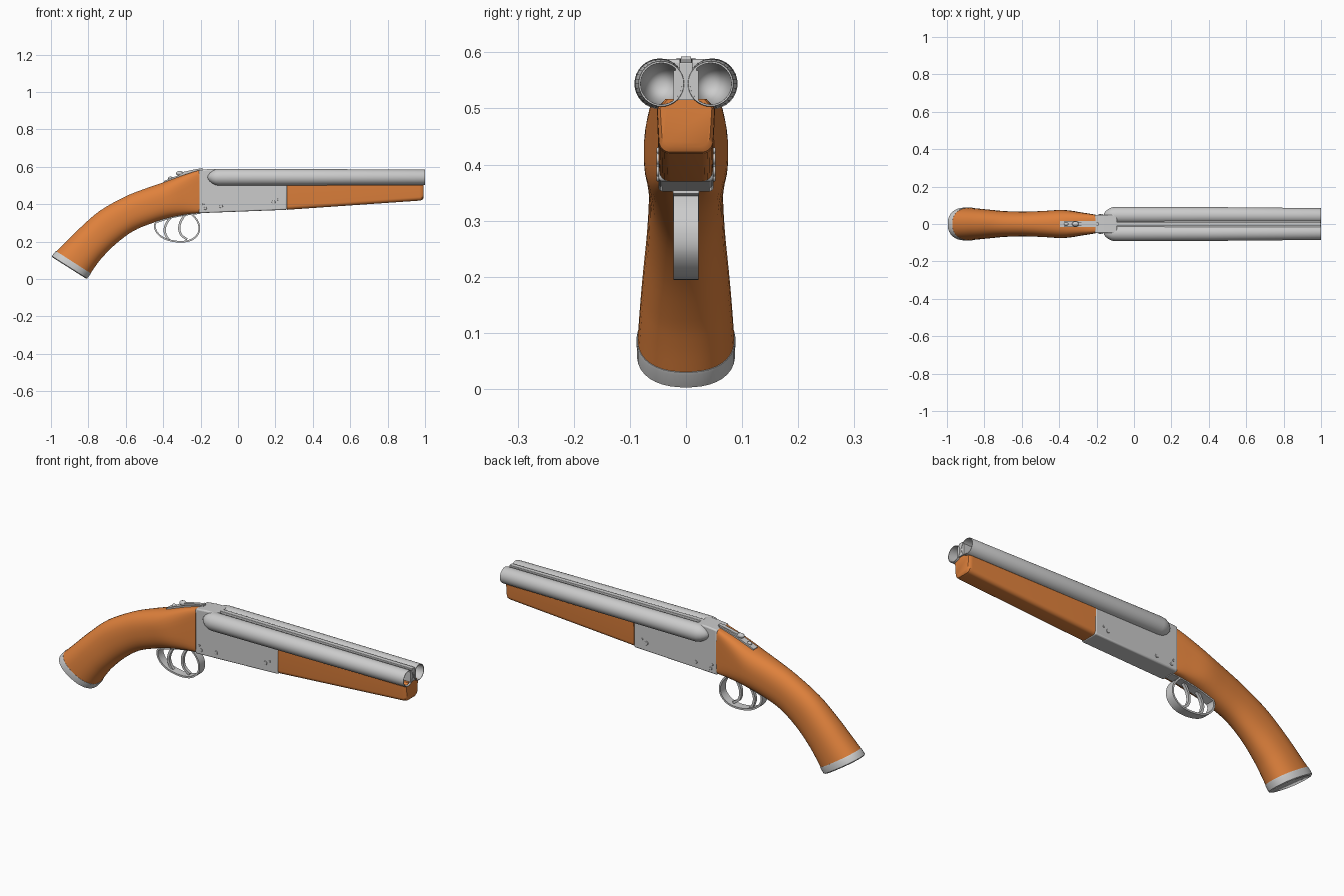
import bpy, bmesh, math
from mathutils import Vector

if "Cube" in bpy.data.objects:
    bpy.data.objects.remove(bpy.data.objects["Cube"])

wood = bpy.data.materials.new("orange_wood")
wood.diffuse_color = (0.74, 0.22, 0.045, 1)
wood.use_nodes = True
wood.node_tree.nodes["Principled BSDF"].inputs["Base Color"].default_value = wood.diffuse_color


def finish(name, bm, mat=None, bevel=0, angle=35):
    bmesh.ops.recalc_face_normals(bm, faces=bm.faces)
    me = bpy.data.meshes.new(name)
    bm.to_mesh(me)
    bm.free()
    ob = bpy.data.objects.new(name, me)
    bpy.context.collection.objects.link(ob)
    if mat:
        me.materials.append(mat)
    bpy.ops.object.select_all(action='DESELECT')
    ob.select_set(True)
    bpy.context.view_layer.objects.active = ob
    bpy.ops.object.shade_smooth_by_angle(angle=math.radians(angle))
    if bevel:
        m = ob.modifiers.new("bevel", 'BEVEL')
        m.width, m.segments, m.limit_method = bevel, 3, 'ANGLE'
    return ob


def loft(name, rings, mat=None, bevel=0, angle=35):
    """Skin a list of closed rings and cap both ends."""
    bm = bmesh.new()
    vs = [[bm.verts.new(p) for p in r] for r in rings]
    n = len(vs[0])
    for a, b in zip(vs, vs[1:]):
        for i in range(n):
            j = (i + 1) % n
            bm.faces.new((a[i], a[j], b[j], b[i]))
    bm.faces.new(vs[0])
    bm.faces.new(vs[-1])
    return finish(name, bm, mat, bevel, angle)


def spline(pts, steps):
    """Catmull-Rom through tuples of any length."""
    out = []
    for i in range(len(pts) - 1):
        p0, p1, p2, p3 = pts[max(i - 1, 0)], pts[i], pts[i + 1], pts[min(i + 2, len(pts) - 1)]
        for s in range(steps):
            t = s / steps
            out.append(tuple(0.5 * (2 * b + (c - a) * t + (2 * a - 5 * b + 4 * c - d) * t * t
                                    + (3 * b - a - 3 * c + d) * t ** 3)
                             for a, b, c, d in zip(p0, p1, p2, p3)))
    return out + [tuple(pts[-1])]


def ribbon(name, path, hw, t, steps=5):
    """Flat strap swept along an xz path."""
    pts = [Vector((x, 0, z)) for x, z in spline(path, steps)]
    rings = []
    for i, p in enumerate(pts):
        d = (pts[min(i + 1, len(pts) - 1)] - pts[max(i - 1, 0)]).normalized()
        nrm = Vector((-d.z, 0, d.x)) * t / 2
        y = Vector((0, hw, 0))
        rings.append([p + nrm + y, p + nrm - y, p - nrm - y, p - nrm + y])
    return loft(name, rings)


def oval(tx, tz, bx, bz, hw, e, scale=1, n=36):
    """Superellipse ring spanning a top point and a bottom point."""
    c = Vector(((tx + bx) / 2, 0, (tz + bz) / 2))
    u = Vector(((tx - bx) / 2, 0, (tz - bz) / 2)) * scale
    f = lambda v: math.copysign(abs(v) ** (2 / e), v)
    return [c + u * f(math.cos(a)) + Vector((0, hw * scale * f(math.sin(a)), 0))
            for a in (2 * math.pi * (i + 0.5) / n for i in range(n))]


def lathe(name, profile, y, z, n=32):
    """Revolve (x, radius, y offset) points about an x-axis line."""
    bm = bmesh.new()
    rows = []
    for x, r, dy in profile:
        if r == 0:
            rows.append([bm.verts.new((x, y + dy, z))] * n)
        else:
            rows.append([bm.verts.new((x, y + dy + r * math.cos(2 * math.pi * i / n),
                                       z + r * math.sin(2 * math.pi * i / n))) for i in range(n)])
    for a, b in zip(rows, rows[1:]):
        for i in range(n):
            j = (i + 1) % n
            bm.faces.new(list(dict.fromkeys((a[i], a[j], b[j], b[i]))))
    return finish(name, bm)


def prism(name, outline, hw, bevel=0):
    return loft(name, [[(x, y, z) for x, z in outline] for y in (-hw, hw)], None, bevel)


# Curved pistol-style stock: top x, top z, bottom x, bottom z, half width, squareness
stations = [(-.207, .582, -.207, .353, .050, 7), (-.28, .560, -.27, .346, .061, 4.2),
            (-.39, .520, -.36, .328, .075, 2.7), (-.50, .482, -.46, .298, .070, 2.4),
            (-.605, .440, -.56, .256, .066, 2.3), (-.74, .364, -.65, .190, .069, 2.3),
            (-.845, .273, -.72, .121, .077, 2.3), (-.91, .209, -.757, .075, .082, 2.3),
            (-.972, .148, -.788, .030, .086, 2.3)]
loft("stock", [oval(*s) for s in spline(stations, 4)], wood)

# Butt cap
end = (.086, 2.3)
loft("butt_cap", [oval(-.971, .148, -.787, .030, *end, 1.01),
                  oval(-.975, .145, -.791, .026, *end, 1.025),
                  oval(-.994, .122, -.808, .004, *end, 1.02),
                  oval(-.996, .118, -.811, .001, *end, .96)])

# Receiver
prism("receiver", [(-.21, .352), (.262, .370), (.262, .53), (-.09, .55), (-.09, .588),
                   (-.15, .588), (-.21, .582)], .049, .007)

# Fore-end with rounded lower corners
def fore_ring(x, zb, hw, r=.02):
    ring = [(x, -hw, .50), (x, -hw * .7, .517), (x, hw * .7, .517), (x, hw, .50)]
    for a in range(0, 91, 15):
        c, s = math.cos(math.radians(a)), math.sin(math.radians(a))
        ring.append((x, hw - r + r * c - .003, zb + r - r * s))
    return ring + [(x, -y, z) for _, y, z in reversed(ring[4:])]

loft("fore_end", [fore_ring(.262, .370, .051), fore_ring(.97, .419, .052),
                  fore_ring(.984, .422, .051), fore_ring(.991, .432, .046)], wood)

# Twin barrels with domed breech and hollow muzzle
for side, s in (("left", 1), ("right", -1)):
    prof = [(-.163, 0, 0), (-.160, .011, 0), (-.150, .023, 0), (-.136, .034, 0),
            (-.118, .042, 0), (-.098, .045, 0), (.40, .0435, 0), (.997, .041, -.003 * s),
            (1, .040, -.003 * s), (1, .037, -.003 * s), (.96, .036, -.003 * s),
            (.80, 0, -.003 * s)]
    lathe("barrel_" + side, prof, .047 * s, .544)

# Web between barrels and sighting rib
prism("barrel_web", [(-.09, .515), (.998, .515), (.998, .568), (-.09, .568)], .022)
prism("top_rib", [(-.10, .56), (.998, .56), (.998, .582), (-.10, .588)], .012, .002)
for s in (1, -1):
    loft("rib_edge", [[(x, s * y, z) for y, z in ((.012, .56), (.019, .56), (.019, .574), (.012, .574))]
                      for x in (-.09, .998)])

# Trigger guard, triggers, trigger plate
ribbon("trigger_guard", [(-.425, .325), (-.445, .285), (-.428, .242), (-.38, .211), (-.31, .199),
                         (-.25, .209), (-.213, .243), (-.208, .285), (-.225, .322), (-.255, .352)],
       .022, .009)
ribbon("rear_trigger", [(-.345, .345), (-.378, .305), (-.392, .265), (-.385, .232), (-.368, .208)],
       .008, .012)
ribbon("front_trigger", [(-.275, .355), (-.305, .31), (-.314, .27), (-.303, .235), (-.272, .212)],
       .008, .012)
ribbon("trigger_plate", [(-.44, .302), (-.36, .327), (-.28, .343), (-.20, .352)], .023, .008)

# Top tang, lever and safety
ribbon("top_tang", [(-.395, .519), (-.34, .541), (-.28, .562), (-.20, .585)], .017, .010)
ribbon("top_lever", [(-.325, .562), (-.29, .568), (-.24, .579), (-.19, .588)], .009, .010)
for name, x, z, r in (("lever_knob", -.312, .565, .015), ("safety_button", -.362, .539, .010)):
    bm = bmesh.new()
    bmesh.ops.create_uvsphere(bm, u_segments=16, v_segments=10, radius=r)
    bmesh.ops.scale(bm, vec=(1.3, .9, .85), verts=bm.verts)
    bmesh.ops.translate(bm, vec=(x, 0, z), verts=bm.verts)
    finish(name, bm)

# Receiver pins, passing through both sides
for i, (x, z, r) in enumerate(((.19, .410, .010), (.215, .425, .005), (-.09, .388, .009),
                               (-.175, .378, .008), (-.185, .400, .005))):
    prism("receiver_pin_%d" % i, [(x + r * math.cos(a * math.pi / 8), z + r * math.sin(a * math.pi / 8))
                                  for a in range(16)], .053, .002)
